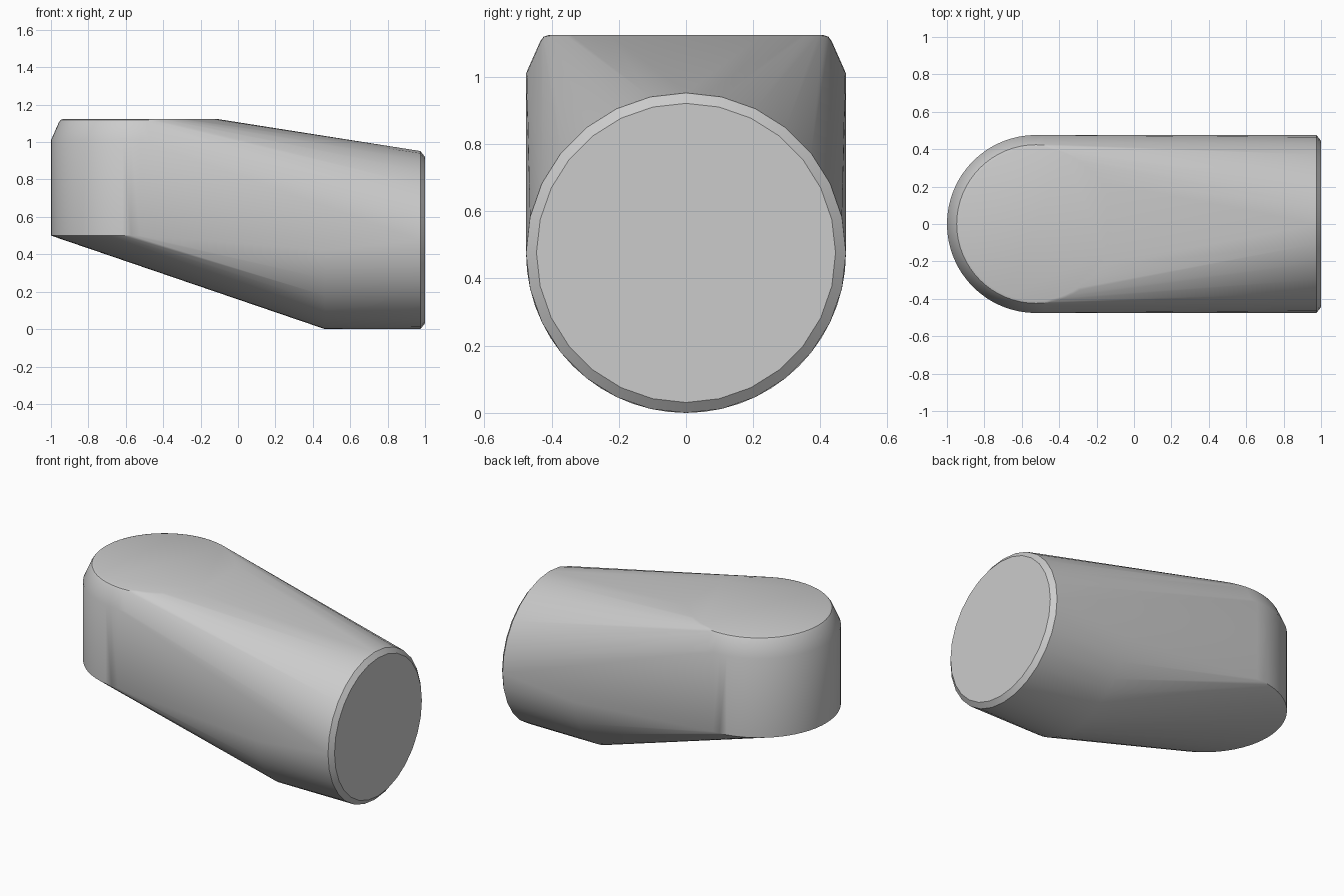
import bpy, bmesh
from math import sin, cos, pi, radians

if "Cube" in bpy.data.objects:
    bpy.data.objects.remove(bpy.data.objects["Cube"])

bm = bmesh.new()
R = 0.476


def upright_ring(z, r, n=64, cx=-0.524):
    for i in range(n):
        a = 2 * pi * i / n
        bm.verts.new((cx + r * cos(a), r * sin(a), z))


def facing_ring(x, r, n, cz=R):
    for i in range(n):
        a = 2 * pi * i / n
        bm.verts.new((x, r * sin(a), cz + r * cos(a)))


# Upright rounded heel with a chamfered top
for z, r in ((0.5, R), (1.01, R), (1.105, 0.434), (1.119, 0.424), (1.124, 0.41)):
    upright_ring(z, r)

# Horizontal round barrel with a chamfered end
facing_ring(0.465, R, 56)
facing_ring(0.975, R, 28)
facing_ring(1.0, 0.445, 28)

# Stretch one skin around both forms
hull = bmesh.ops.convex_hull(bm, input=bm.verts[:])
loose = {g for g in hull["geom_interior"] + hull["geom_unused"]
         if isinstance(g, bmesh.types.BMVert)}
bmesh.ops.delete(bm, geom=list(loose), context='VERTS')
bmesh.ops.dissolve_limit(bm, angle_limit=radians(0.2), verts=bm.verts[:], edges=bm.edges[:])
bmesh.ops.recalc_face_normals(bm, faces=bm.faces[:])

mesh = bpy.data.meshes.new("rounded_elbow")
bm.to_mesh(mesh)
bm.free()
body = bpy.data.objects.new("rounded_elbow", mesh)
bpy.context.collection.objects.link(body)
bpy.context.view_layer.objects.active = body
body.select_set(True)
bpy.ops.object.shade_smooth_by_angle(angle=radians(30))
